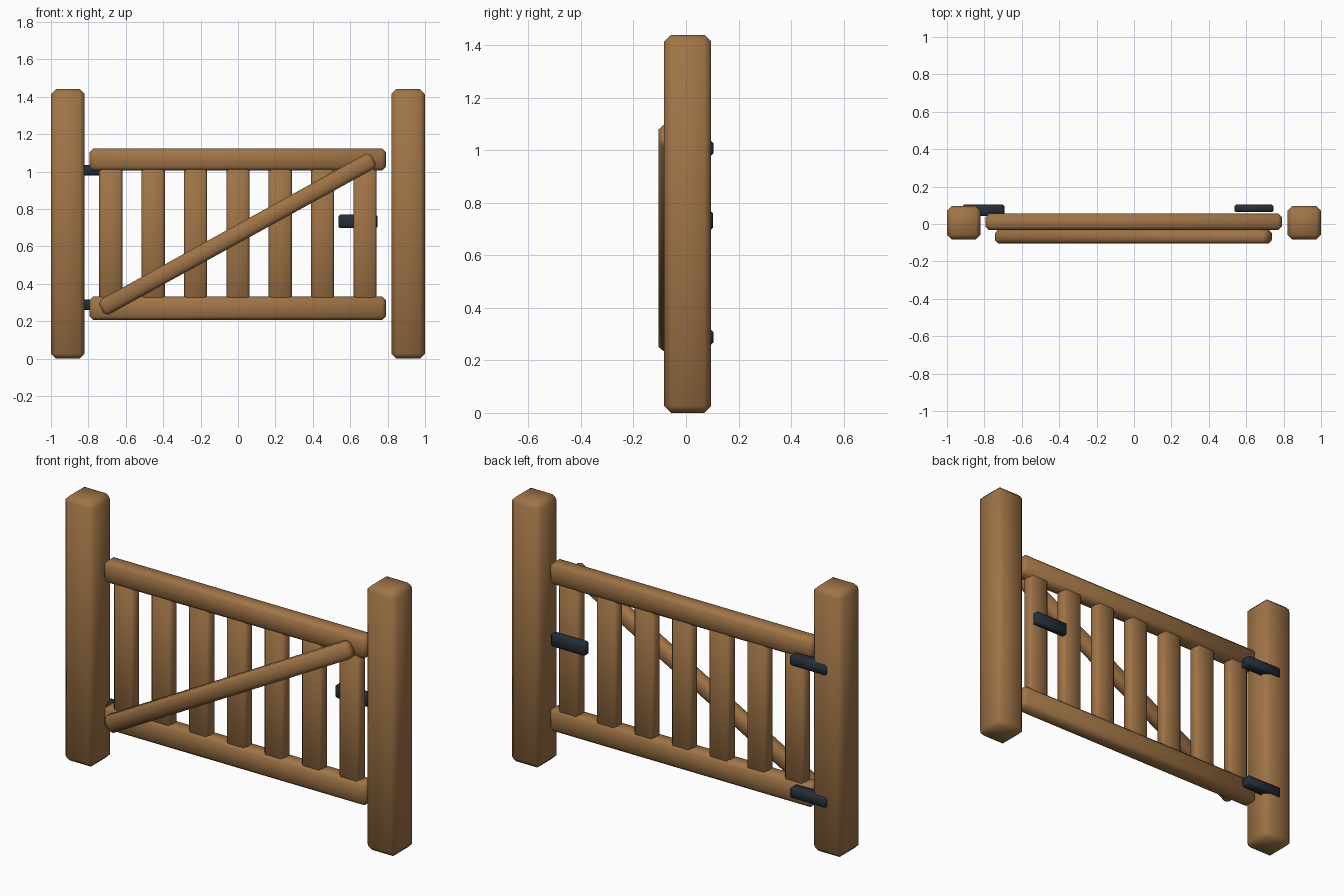
import bpy, bmesh, math
from mathutils import Matrix, Vector

if "Cube" in bpy.data.objects:
    bpy.data.objects.remove(bpy.data.objects["Cube"])


def material(name, rgb):
    m = bpy.data.materials.new(name)
    m.diffuse_color = (*rgb, 1.0)
    m.use_nodes = True
    m.node_tree.nodes["Principled BSDF"].inputs["Base Color"].default_value = m.diffuse_color
    return m


wood = material("brown_wood", (0.35, 0.175, 0.062))
iron = material("dark_iron", (0.018, 0.027, 0.038))


def block(name, x, y, z, mat, bevel, tilt=0.0):
    """Chamfered box from (min, max) ranges, tilted about y through its centre."""
    size = [r[1] - r[0] for r in (x, y, z)]
    centre = Vector([(r[0] + r[1]) / 2 for r in (x, y, z)])
    bm = bmesh.new()
    bmesh.ops.create_cube(bm, size=1, matrix=Matrix.Diagonal((*size, 1)))
    bmesh.ops.bevel(bm, geom=bm.edges[:], offset=bevel, segments=1,
                    affect='EDGES', profile=0.5)
    bmesh.ops.rotate(bm, verts=bm.verts, cent=(0, 0, 0),
                     matrix=Matrix.Rotation(-tilt, 3, 'Y'))
    bmesh.ops.recalc_face_normals(bm, faces=bm.faces[:])
    me = bpy.data.meshes.new(name)
    bm.to_mesh(me)
    bm.free()
    me.materials.append(mat)
    ob = bpy.data.objects.new(name, me)
    ob.location = centre
    bpy.context.collection.objects.link(ob)
    bpy.ops.object.select_all(action='DESELECT')
    ob.select_set(True)
    bpy.context.view_layer.objects.active = ob
    bpy.ops.object.shade_smooth_by_angle(angle=math.radians(60))
    return ob


# Posts
block("left_post", (-1.0, -0.82), (-0.083, 0.096), (0, 1.44), wood, 0.026)
block("right_post", (0.82, 1.0), (-0.083, 0.096), (0, 1.44), wood, 0.026)

# Rails
for name, z in (("top_rail", (1.005, 1.123)), ("bottom_rail", (0.206, 0.332))):
    block(name, (-0.794, 0.79), (-0.033, 0.056), z, wood, 0.019)

# Pickets
for i in range(7):
    x = -0.68 + i * 0.2265
    block(f"picket_{i + 1}", (x - 0.062, x + 0.062), (-0.02, 0.045),
          (0.27, 1.06), wood, 0.013)

# Diagonal brace on the front
block("diagonal_brace", (-0.833, 0.827), (-0.105, -0.03), (0.62, 0.711),
      wood, 0.019, tilt=math.radians(28.8))

# Hinges and latch on the back
for name, z in (("upper_hinge", 1.008), ("lower_hinge", 0.288)):
    block(name, (-0.915, -0.693), (0.042, 0.105), (z - 0.028, z + 0.028), iron, 0.009)
block("latch", (0.537, 0.746), (0.063, 0.103), (0.697, 0.77), iron, 0.009)
